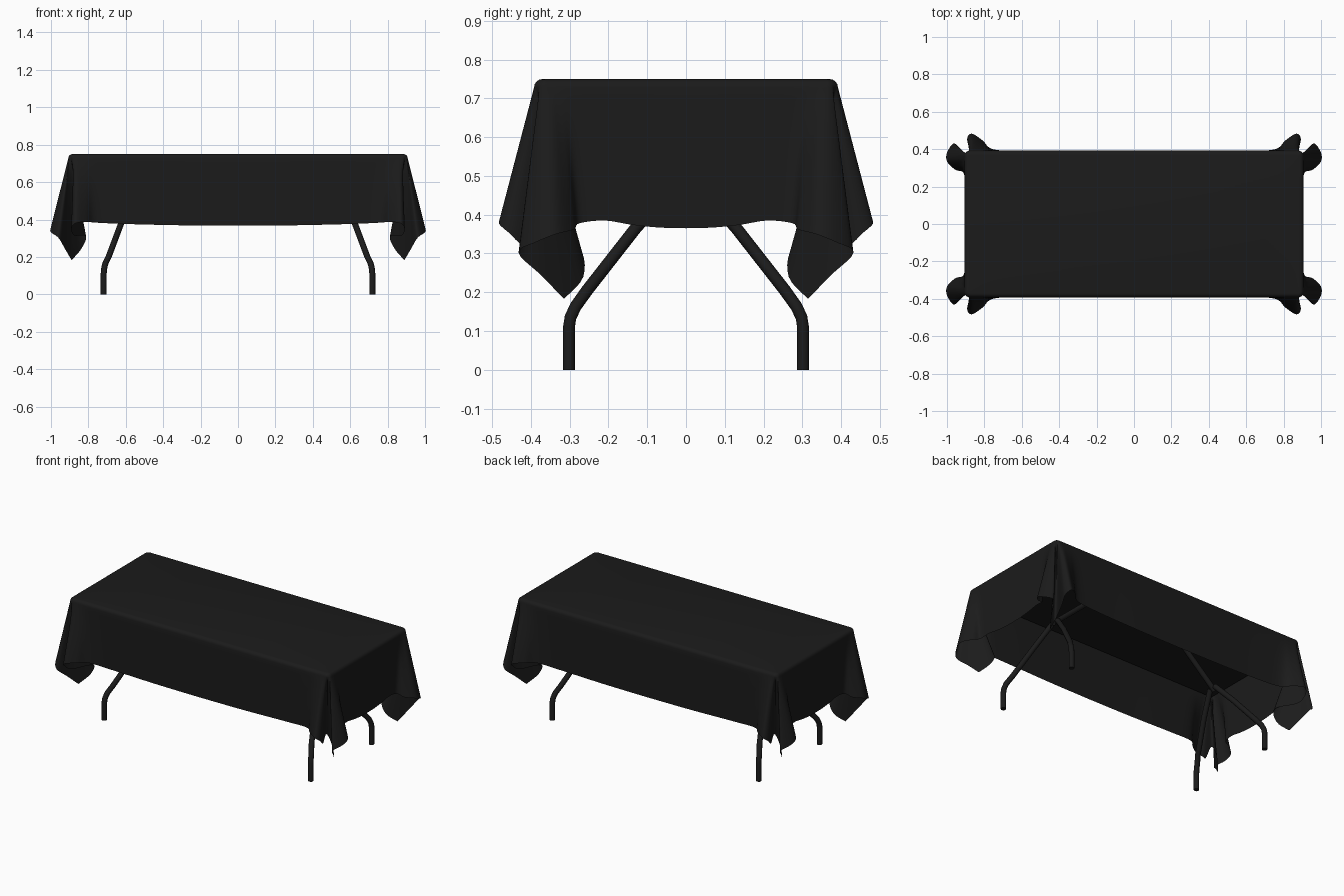
import bpy
import bmesh
import math
from mathutils import Vector

default_cube = bpy.data.objects.get("Cube")
if default_cube:
    bpy.data.objects.remove(default_cube, do_unlink=True)

HALF_LENGTH, HALF_WIDTH, HEIGHT = 0.907, 0.392, 0.75
CORNER, RIM = 0.03, 0.022


def make_material(name, colour):
    material = bpy.data.materials.new(name)
    material.use_nodes = True
    material.diffuse_color = colour
    material.node_tree.nodes["Principled BSDF"].inputs["Base Color"].default_value = colour
    return material


charcoal = make_material("charcoal black", (0.011, 0.011, 0.011, 1))


def finish(obj, angle):
    """Give the object its colour and smooth shading."""
    obj.data.materials.append(charcoal)
    bpy.ops.object.select_all(action="DESELECT")
    obj.select_set(True)
    bpy.context.view_layer.objects.active = obj
    bpy.ops.object.shade_smooth_by_angle(angle=math.radians(angle))


def add_mirror(obj, along_x, along_y):
    mirror = obj.modifiers.new("mirror", "MIRROR")
    mirror.use_axis = (along_x, along_y, False)
    mirror.merge_threshold = 0.0005


def smooth_path(points, steps):
    """Catmull-Rom interpolation through the points."""
    padded = [points[0]] + points + [points[-1]]
    path = []
    for a, b, c, d in zip(padded, padded[1:], padded[2:], padded[3:]):
        for i in range(steps):
            t = i / steps
            path.append(b + (c - a) * (t / 2)
                        + (a * 2 - b * 5 + c * 4 - d) * (t * t / 2)
                        + (b * 3 - a - c * 3 + d) * (t ** 3 / 2))
    return path + [points[-1]]


def path_with_tip(points, tip):
    """Smooth path that keeps a sharp point at the cloth corner."""
    return smooth_path(points[:tip + 1], 5) + smooth_path(points[tip:], 5)[1:]


def table_edge(point, inset):
    """Put a point on the rounded rectangular table edge."""
    cx, cy = HALF_LENGTH - CORNER, HALF_WIDTH - CORNER
    dx, dy = point.x - cx, point.y - cy
    if dx > 0 and dy > 0:
        arm = Vector((dx, dy)).normalized() * (CORNER - inset)
        return Vector((cx + arm.x, cy + arm.y))
    if dx > 0:
        return Vector((HALF_LENGTH - inset, point.y))
    return Vector((point.x, HALF_WIDTH - inset))


# Hem of one quarter: position on the table edge, then the hem point below it
end_side = [
    (0, 0.905, 0, 0.365), (0.08, 0.905, 0.07, 0.367), (0.15, 0.905, 0.14, 0.374),
    (0.22, 0.905, 0.21, 0.385), (0.29, 0.912, 0.275, 0.378), (0.33, 0.955, 0.29, 0.362),
    (0.35, 1, 0.335, 0.35), (0.37, 0.998, 0.385, 0.33), (0.38, 0.96, 0.432, 0.302),
    (0.385, 0.925, 0.373, 0.243), (0.39, 0.89, 0.315, 0.183),
]
long_side = [
    (0.9, 0.84, 0.265, 0.24), (0.895, 0.812, 0.28, 0.31), (0.885, 0.875, 0.405, 0.315),
    (0.875, 0.892, 0.455, 0.352), (0.86, 0.868, 0.483, 0.38), (0.82, 0.81, 0.447, 0.387),
    (0.75, 0.755, 0.4, 0.383), (0.6, 0.6, 0.39, 0.376), (0.3, 0.3, 0.39, 0.369),
    (0, 0, 0.39, 0.367),
]
edge_points = [Vector((HALF_LENGTH, row[0], 0)) for row in end_side]
edge_points += [Vector((row[0], HALF_WIDTH, 0)) for row in long_side]
hem_points = [Vector(row[1:]) for row in end_side + long_side]
tip_index = len(end_side) - 1
edge_path = path_with_tip(edge_points, tip_index)
hem_path = path_with_tip(hem_points, tip_index)


# Tablecloth: flat top, rounded rim, then cloth hanging down to the hem
def build_tablecloth():
    bm = bmesh.new()
    rings = []
    for step in range(5):
        angle = math.pi / 2 * step / 4
        inset = RIM * (1 - math.sin(angle))
        z = HEIGHT - RIM * (1 - math.cos(angle))
        ring = [table_edge(p, inset) for p in edge_path]
        rings.append([bm.verts.new((p.x, p.y, z)) for p in ring])
    starts = [v.co.copy() for v in rings[-1]]
    hang_rows = 14
    for row in range(1, hang_rows + 1):
        t = row / hang_rows
        rings.append([bm.verts.new(a.lerp(b, t)) for a, b in zip(starts, hem_path)])
    for upper, lower in zip(rings, rings[1:]):
        for i in range(len(upper) - 1):
            bm.faces.new((upper[i], lower[i], lower[i + 1], upper[i + 1]))
    centre = bm.verts.new((0, 0, HEIGHT))
    top = bm.faces.new([centre] + rings[0])
    bmesh.ops.recalc_face_normals(bm, faces=bm.faces)
    if top.normal.z < 0:
        bmesh.ops.reverse_faces(bm, faces=bm.faces)
    mesh = bpy.data.meshes.new("tablecloth")
    bm.to_mesh(mesh)
    bm.free()
    cloth = bpy.data.objects.new("tablecloth", mesh)
    bpy.context.collection.objects.link(cloth)
    add_mirror(cloth, True, True)
    finish(cloth, 70)


build_tablecloth()

# Table board under the cloth
bpy.ops.mesh.primitive_cube_add(size=1, location=(0, 0, HEIGHT - 0.025))
board = bpy.context.object
board.name = "table_board"
board.scale = (HALF_LENGTH * 2 - 0.03, HALF_WIDTH * 2 - 0.03, 0.035)
finish(board, 30)


# Bent tube legs and their braces
def tube(name, points, radius, along_y):
    curve = bpy.data.curves.new(name, "CURVE")
    curve.dimensions = "3D"
    curve.bevel_depth = radius
    curve.bevel_resolution = 3
    curve.use_fill_caps = True
    spline = curve.splines.new("POLY")
    spline.points.add(len(points) - 1)
    for target, point in zip(spline.points, points):
        target.co = (*point, 1)
    obj = bpy.data.objects.new(name, curve)
    bpy.context.collection.objects.link(obj)
    bpy.ops.object.select_all(action="DESELECT")
    obj.select_set(True)
    bpy.context.view_layer.objects.active = obj
    bpy.ops.object.convert(target="MESH")
    obj = bpy.context.object
    add_mirror(obj, True, along_y)
    finish(obj, 50)


leg_path = [(0.718, 0.302, 0), (0.718, 0.302, 0.11), (0.716, 0.298, 0.135),
            (0.71, 0.285, 0.163), (0.69, 0.255, 0.205), (0.63, 0.13, 0.365),
            (0.585, 0.02, 0.49)]
tube("legs", leg_path, 0.016, True)
tube("braces", [(0.6, 0, 0.475), (0.33, 0, 0.715)], 0.016, False)
